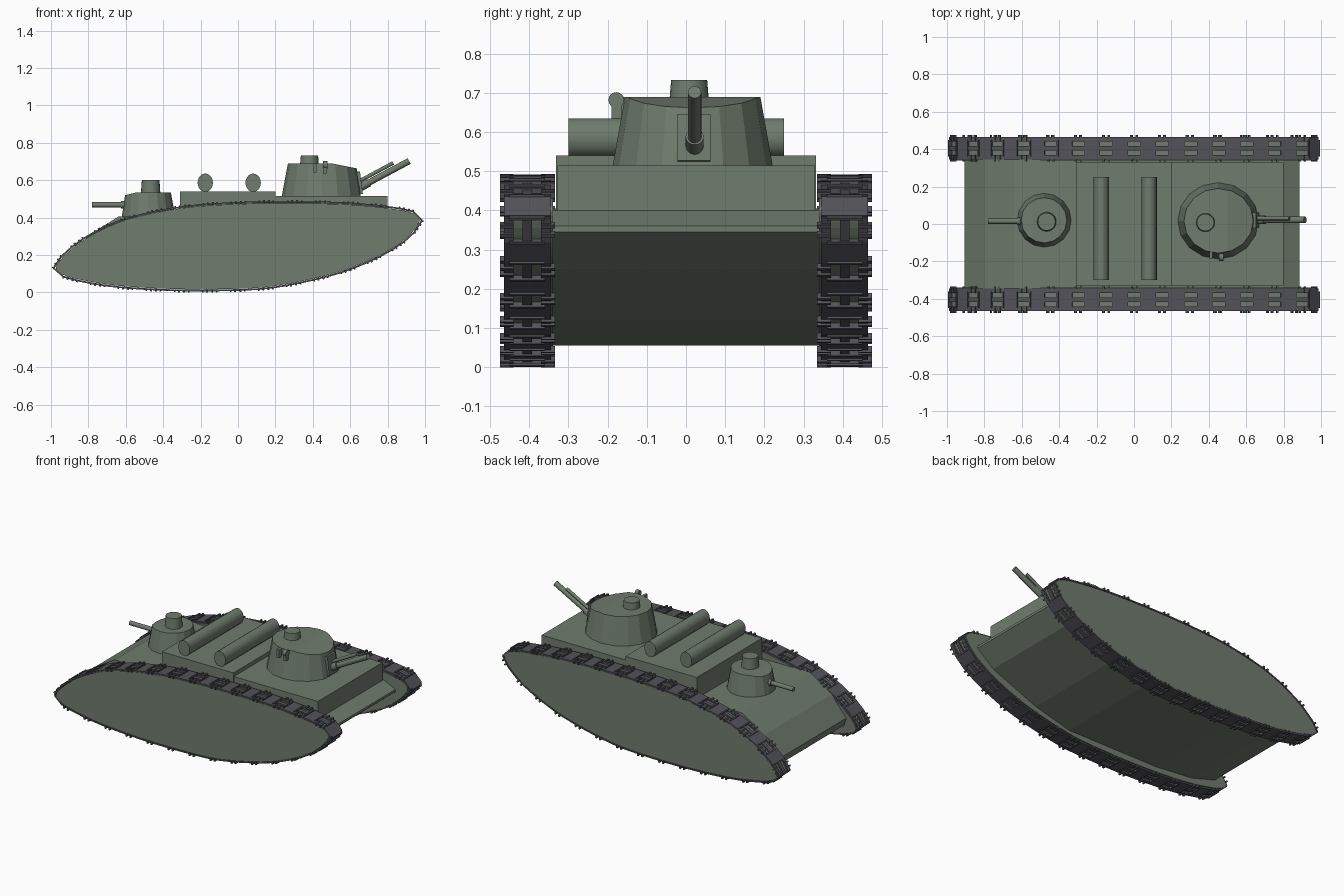
import bpy, bmesh, math
from mathutils import Vector, Matrix

if "Cube" in bpy.data.objects:
    bpy.data.objects.remove(bpy.data.objects["Cube"])

def material(name, c):
    m = bpy.data.materials.new(name)
    m.diffuse_color = (*c, 1)
    m.use_nodes = True
    m.node_tree.nodes["Principled BSDF"].inputs["Base Color"].default_value = m.diffuse_color
    return m

GREEN = material("green_paint", (0.16, 0.20, 0.155))
DARK = material("track_steel", (0.085, 0.085, 0.10))

def finish(bm, name, mat=GREEN):
    bmesh.ops.recalc_face_normals(bm, faces=bm.faces)
    me = bpy.data.meshes.new(name)
    bm.to_mesh(me)
    bm.free()
    ob = bpy.data.objects.new(name, me)
    bpy.context.collection.objects.link(ob)
    me.materials.append(mat)
    return ob

def prism(name, pts, y0, y1):
    """Extrude an x-z outline between two y values."""
    bm = bmesh.new()
    a = [bm.verts.new((x, y0, z)) for x, z in pts]
    b = [bm.verts.new((x, y1, z)) for x, z in pts]
    n = len(pts)
    bm.faces.new(a)
    bm.faces.new(b[::-1])
    for i in range(n):
        bm.faces.new((a[i], a[(i + 1) % n], b[(i + 1) % n], b[i]))
    return finish(bm, name)

def add_box(bm, m, lo, hi):
    lo, hi = Vector(lo), Vector(hi)
    bmesh.ops.create_cube(bm, size=1, matrix=m @ Matrix.Translation((lo + hi) / 2)
                          @ Matrix.Diagonal((*(hi - lo), 1)))

def box(name, lo, hi):
    bm = bmesh.new()
    add_box(bm, Matrix(), lo, hi)
    return finish(bm, name)

def tube(name, p, q, r, r2=None, n=20, mat=GREEN):
    """Cylinder or cone between two points."""
    p, q = Vector(p), Vector(q)
    bm = bmesh.new()
    rot = (q - p).to_track_quat('Z', 'Y').to_matrix().to_4x4()
    bmesh.ops.create_cone(bm, cap_ends=True, segments=n, radius1=r,
                          radius2=r if r2 is None else r2, depth=(q - p).length,
                          matrix=Matrix.Translation((p + q) / 2) @ rot)
    ob = finish(bm, name, mat)
    for f in ob.data.polygons:
        f.use_smooth = len(f.vertices) == 4
    ob.data.set_sharp_from_angle(angle=math.radians(35))
    return ob

def turret(name, c, z0, z1, r0, r1, sy, cuts, n=16):
    """Tapered faceted drum trimmed by planes (point, normal)."""
    bm = bmesh.new()
    bmesh.ops.create_cone(bm, cap_ends=True, segments=n, radius1=r0, radius2=r1, depth=z1 - z0,
                          matrix=Matrix.Translation((c[0], c[1], (z0 + z1) / 2))
                          @ Matrix.Diagonal((1, sy, 1, 1)))
    for co, no in cuts:
        geom = bm.verts[:] + bm.edges[:] + bm.faces[:]
        res = bmesh.ops.bisect_plane(bm, geom=geom, plane_co=co, plane_no=no, clear_outer=True)
        edges = [e for e in res['geom_cut'] if isinstance(e, bmesh.types.BMEdge)]
        bmesh.ops.contextual_create(bm, geom=edges)
    return finish(bm, name)

# Track outline, smoothed and resampled to equal steps
KEY = [(-.985, .13), (-.93, .205), (-.8, .303), (-.6, .393), (-.3, .456), (0, .478), (.3, .482),
       (.6, .475), (.85, .45), (.95, .426), (.984, .39), (.94, .32), (.85, .245), (.7, .165),
       (.5, .092), (.2, .028), (-.05, .012), (-.35, .012), (-.65, .03), (-.85, .062), (-.95, .092)]

def smooth_loop(keys, steps=12):
    out, n = [], len(keys)
    K = [Vector(k) for k in keys]
    for i in range(n):
        a, b, c, d = (K[(i + j) % n] for j in (-1, 0, 1, 2))
        for s in range(steps):
            t = s / steps
            out.append(0.5 * (2 * b + (c - a) * t + (2 * a - 5 * b + 4 * c - d) * t * t
                              + (3 * b - a - 3 * c + d) * t ** 3))
    return out

def resample(pts, count):
    n = len(pts)
    total = sum((pts[(i + 1) % n] - pts[i]).length for i in range(n))
    out, dist, k = [], 0, 0
    for i in range(n):
        a, b = pts[i], pts[(i + 1) % n]
        L = (b - a).length
        while k < count and k * total / count <= dist + L:
            out.append(a.lerp(b, (k * total / count - dist) / L))
            k += 1
        dist += L
    return out

loop = smooth_loop(KEY)
fine = resample(loop, 56)
side = [(p.x * .988, .25 + (p.y - .25) * .975) for p in loop[::3]]

def track(name, sign):
    bm = bmesh.new()
    n = len(fine)
    for i in range(n):
        p, q = fine[i], fine[(i + 1) % n]
        d = (q - p).normalized()
        m = Matrix(((d.x, 0, -d.y, (p.x + q.x) / 2), (0, 1, 0, sign * .405),
                    (d.y, 0, d.x, (p.y + q.y) / 2), (0, 0, 0, 1)))
        h = (q - p).length / 2
        if i % 2:
            # link plate
            add_box(bm, m, (-h, -.06, -.004), (h, .06, .005))
        else:
            # hinge: lugs with open gaps, grouser ribs either side
            for y0, y1 in ((-.06, -.035), (-.012, .012), (.035, .06)):
                add_box(bm, m, (-h, y0, -.004), (h, y1, .005))
            for s in (-1, 1):
                add_box(bm, m, (s * h - .004, -.045, -.004), (s * h + .004, .045, .010))
                for e in (-1, 1):
                    x = s * .014
                    add_box(bm, m, (x - .005, min(e * .035, e * .07), -.005),
                            (x + .005, max(e * .035, e * .07), .011))
    return finish(bm, name, DARK)

for s, tag in ((-1, "right"), (1, "left")):
    prism(tag + "_side_frame", side, s * .34, s * .464)
    track(tag + "_track", s)

# Hull tub and deck boxes
prism("hull", [(-.64, .405), (-.80, .305), (-.905, .18), (-.89, .13), (-.72, .08), (-.45, .055),
               (.2, .055), (.45, .12), (.77, .25), (.885, .345), (.885, .36), (.8, .40),
               (-.3, .405)], -.345, .345)
box("front_superstructure", (.2, -.328, .39), (.8, .328, .515))
box("engine_deck", (-.31, -.332, .38), (.2, .332, .54))

# Exhaust silencers
for i, x in enumerate((-.175, .081)):
    ob = tube(f"silencer_{i}", (x, -.3, 0), (x, .25, 0), .041)
    ob.data.transform(Matrix.Translation((0, 0, .586)) @ Matrix.Diagonal((1, 1, 1.2, 1)))

# Main turret with sloped roof front, flat face, cupola, guns
turret("main_turret", (.45, .017), .51, .69, .217, .183, .945,
       [((.5, 0, .69), (.2, 0, 1)), ((.655, 0, .515), (1, 0, .13))])
tube("main_cupola", (.382, .008, .685), (.382, .008, .733), .05, .046)
bm = bmesh.new()
add_box(bm, Matrix.Translation((.647, .02, .585)) @ Matrix.Rotation(-.13, 4, 'Y'),
        (-.015, -.042, -.06), (.013, .042, .06))
finish(bm, "gun_mantlet")
tube("main_gun_sleeve", (.64, .022, .555), (.70, .022, .588), .023)
tube("main_gun", (.64, .022, .555), (.915, .022, .702), .017)
tube("coaxial_gun", (.64, .03, .59), (.83, .03, .692), .010, n=12)

# Turret lamp and bracket
tube("lamp", (.455, -.178, .682), (.478, -.178, .682), .02, n=16)
box("lamp_stem", (.455, -.19, .635), (.475, -.165, .67))
box("turret_bracket", (.403, -.185, .638), (.421, -.15, .69))

# Rear turret
turret("rear_turret", (-.48, .02), .395, .535, .146, .121, 1.0,
       [((-.54, 0, .535), (-.25, 0, 1)), ((-.622, 0, .40), (-1, 0, .15))])
tube("rear_cupola", (-.467, .012, .53), (-.467, .012, .602), .052, .047)
tube("rear_gun_sleeve", (-.58, .015, .468), (-.625, .015, .468), .02, n=16)
tube("rear_gun", (-.58, .015, .468), (-.78, .015, .468), .014, n=16)
